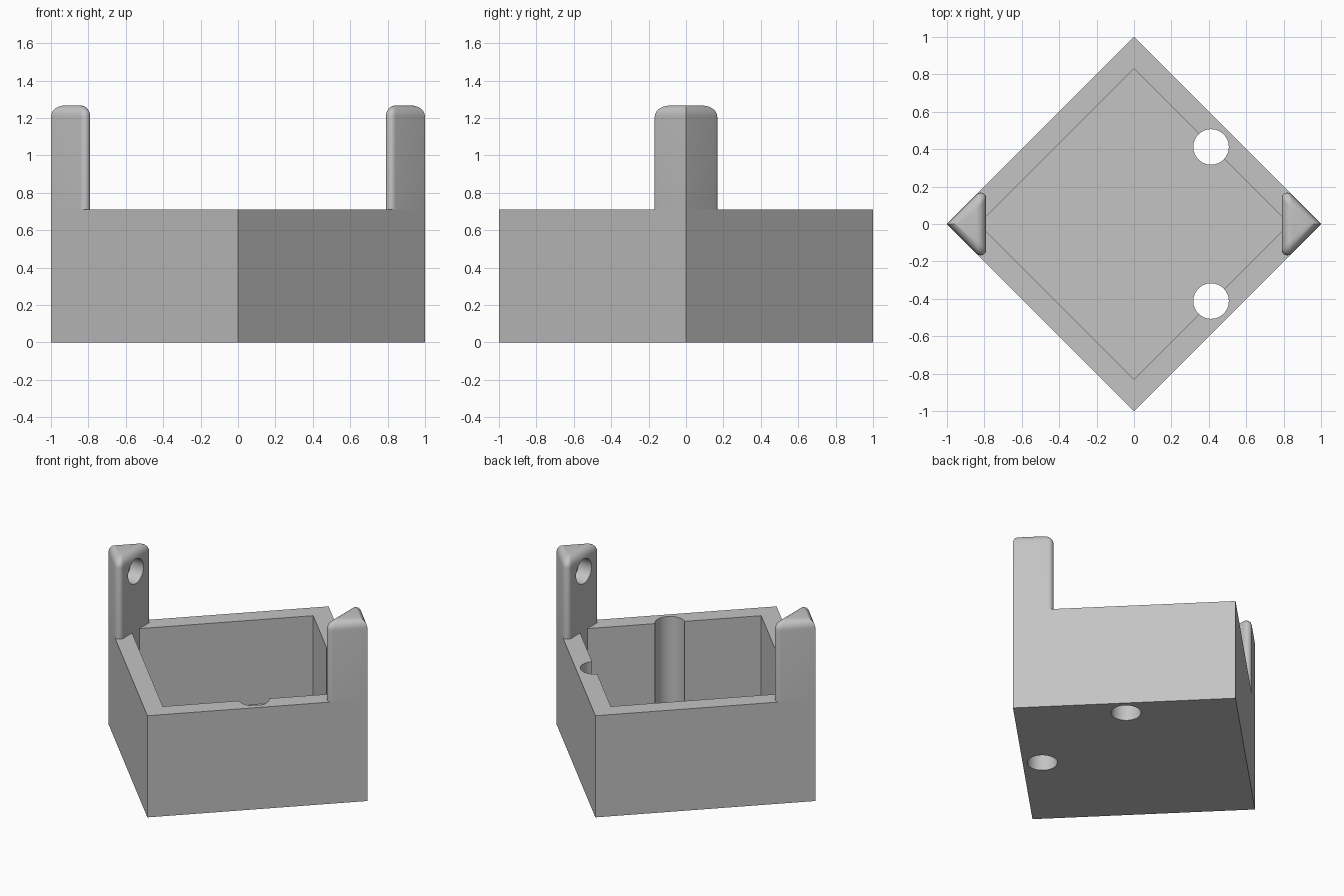
import bpy, bmesh
from math import sin, cos, pi, radians, sqrt
from mathutils import Matrix

WALL_TOP, FLOOR, POST_TOP = 0.71, 0.12, 1.267
INNER, POST_FACE = 0.83, 0.79      # cavity half diagonal, inner face of the posts
FILLET_H, FILLET_D, EDGE_R = 0.06, 0.05, 0.03

default = bpy.data.objects.get("Cube")
if default:
    bpy.data.objects.remove(default, do_unlink=True)

grey = bpy.data.materials.new("plain grey")
grey.use_nodes = True
grey.diffuse_color = (0.55, 0.55, 0.55, 1)
grey.node_tree.nodes["Principled BSDF"].inputs["Base Color"].default_value = grey.diffuse_color


def loft(name, rings):
    """Solid through a stack of (outline, z) rings, capped at both ends."""
    bm = bmesh.new()
    loops = [[bm.verts.new((x, y, z)) for x, y in outline] for outline, z in rings]
    for low, high in zip(loops, loops[1:]):
        for i in range(len(low)):
            j = (i + 1) % len(low)
            bm.faces.new((low[i], low[j], high[j], high[i]))
    bm.faces.new(loops[0][::-1])
    bm.faces.new(loops[-1])
    bmesh.ops.recalc_face_normals(bm, faces=bm.faces)
    return finish(name, bm)


def cylinder(name, radius, depth, matrix):
    bm = bmesh.new()
    bmesh.ops.create_cone(bm, cap_ends=True, segments=48, radius1=radius,
                          radius2=radius, depth=depth, matrix=matrix)
    return finish(name, bm)


def finish(name, bm):
    mesh = bpy.data.meshes.new(name)
    bm.to_mesh(mesh)
    bm.free()
    mesh.materials.append(grey)
    ob = bpy.data.objects.new(name, mesh)
    bpy.context.collection.objects.link(ob)
    return ob


def combine(target, tool, operation):
    mod = target.modifiers.new(operation.lower(), 'BOOLEAN')
    mod.object, mod.operation, mod.solver = tool, operation, 'EXACT'
    bpy.context.view_layer.objects.active = target
    bpy.ops.object.modifier_apply(modifier=mod.name)
    bpy.data.objects.remove(tool, do_unlink=True)


def post_outline(inset, side):
    """Right-angled triangle in the box corner, its two inner corners rounded."""
    tip, face = 1 - inset * sqrt(2), POST_FACE + inset
    r = EDGE_R * (1 - inset / (FILLET_D * 1.1))
    cx, cy = face + r, (tip - face) - r * (1 + sqrt(2))
    points = [(tip, 0)]
    for sign, start in ((1, 45), (-1, 180)):
        for k in range(9):
            a = radians(start + 135 * k / 8)
            points.append((cx + r * cos(a), sign * cy + r * sin(a)))
    return [(side * x, side * y) for x, y in points]


# Square box standing corner-on
body = loft("corner_box", [([(1, 0), (0, 1), (-1, 0), (0, -1)], z) for z in (0, WALL_TOP)])

# Cavity, its side corners clipped flush with the posts
clip = INNER - POST_FACE
cavity = [(POST_FACE, -clip), (POST_FACE, clip), (0, INNER),
          (-POST_FACE, clip), (-POST_FACE, -clip), (0, -INNER)]
combine(body, loft("cavity_cutter", [(cavity, z) for z in (FLOOR, 1)]), 'DIFFERENCE')

# Vertical cable holes through the floor and half into two walls
for y in (-0.412, 0.412):
    hole = cylinder("hole_cutter", 0.095, 3, Matrix.Translation((0.412, y, 0)))
    combine(body, hole, 'DIFFERENCE')

# Two corner posts with rounded tops and a blind hole facing inward
for side in (-1, 1):
    rings = [(post_outline(0, side), WALL_TOP)]
    for k in range(7):
        t = k / 6 * pi / 2
        rings.append((post_outline(FILLET_D * (1 - cos(t)), side),
                      POST_TOP - FILLET_H * (1 - sin(t))))
    post = loft("post", rings)
    socket = cylinder("socket_cutter", 0.085, 0.2,
                      Matrix.Translation((side * POST_FACE, 0, 1.125))
                      @ Matrix.Rotation(pi / 2, 4, 'Y'))
    combine(post, socket, 'DIFFERENCE')
    combine(body, post, 'UNION')

bpy.ops.object.select_all(action='DESELECT')
body.select_set(True)
bpy.context.view_layer.objects.active = body
bpy.ops.object.shade_smooth_by_angle(angle=radians(30))
